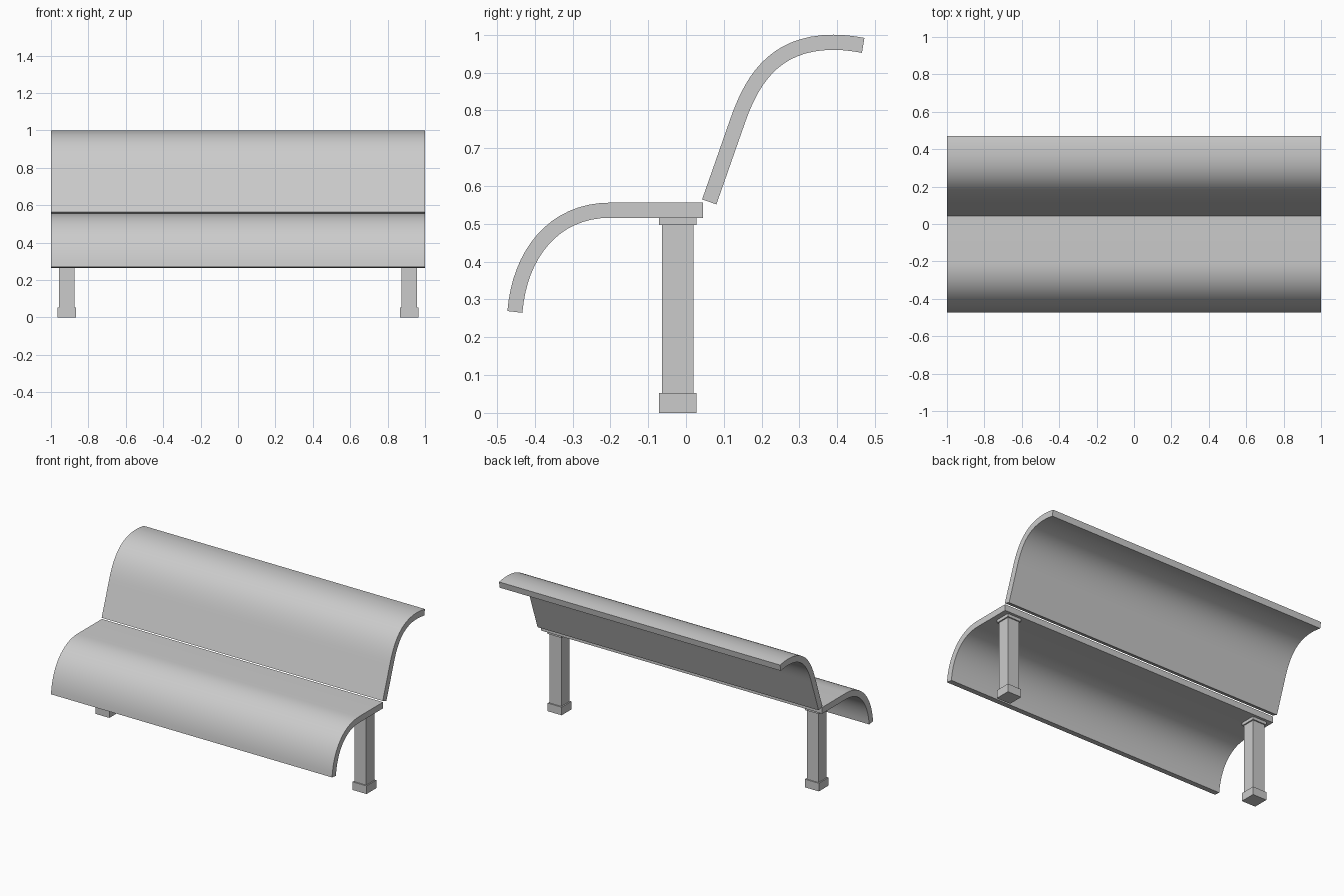
import bpy, bmesh, math
from mathutils import Vector
from mathutils.geometry import interpolate_bezier

if "Cube" in bpy.data.objects:
    bpy.data.objects.remove(bpy.data.objects["Cube"])


def path(start, curves):
    # straight start followed by bezier segments, all in (y, z)
    pts = [Vector(start)]
    for n, *c in curves:
        p0, p1, p2, p3 = map(Vector, c)
        pts += [p for p in interpolate_bezier(p0, p1, p2, p3, n)
                if (p - pts[-1]).length > 1e-5]
    return [p.to_2d() for p in pts]


def sheet(name, pts, thick=0.04, half=1.0):
    # offset the centreline both ways and extrude the outline along x
    a, b = [], []
    for i, p in enumerate(pts):
        t = (pts[min(i + 1, len(pts) - 1)] - pts[max(i - 1, 0)]).normalized()
        n = Vector((-t.y, t.x)) * thick / 2
        a.append(p + n)
        b.append(p - n)
    bm = bmesh.new()
    rings = []
    for u, v in zip(a, b):
        rings.append([bm.verts.new((x, q.x, q.y))
                      for x, q in ((-half, u), (half, u), (half, v), (-half, v))])
    for r, s in zip(rings, rings[1:]):
        for k in range(4):
            bm.faces.new((r[k], r[(k + 1) % 4], s[(k + 1) % 4], s[k]))
    bm.faces.new(rings[0])
    bm.faces.new(rings[-1])
    bmesh.ops.recalc_face_normals(bm, faces=bm.faces)
    me = bpy.data.meshes.new(name)
    bm.to_mesh(me)
    bm.free()
    ob = bpy.data.objects.new(name, me)
    bpy.context.collection.objects.link(ob)
    bpy.ops.object.select_all(action='DESELECT')
    ob.select_set(True)
    bpy.context.view_layer.objects.active = ob
    bpy.ops.object.shade_smooth_by_angle(angle=math.radians(30))


def box(name, x, y, z0, z1, w):
    bpy.ops.mesh.primitive_cube_add(size=1, location=(x, y, (z0 + z1) / 2))
    ob = bpy.context.object
    ob.name = name
    ob.scale = (w, w, z1 - z0)
    bpy.ops.object.transform_apply(location=False, rotation=False, scale=True)


# Seat: flat rear, rolled-down front edge
sheet("seat", path((0.045, 0.536, 0), [
    (17, (-0.2, 0.536, 0), (-0.35, 0.536, 0), (-0.44, 0.42, 0), (-0.4525, 0.267, 0))]))

# Backrest: leaning panel with rolled-over top
sheet("backrest", path((0.0615, 0.558, 0), [
    (17, (0.133, 0.762, 0), (0.169, 0.868, 0), (0.225, 0.98, 0), (0.39, 0.98, 0)),
    (6, (0.39, 0.98, 0), (0.42, 0.98, 0), (0.445, 0.976, 0), (0.4685, 0.972, 0))]))

# Two pedestal legs with foot and cap
for side, x in (("left", -0.915), ("right", 0.915)):
    box(side + "_leg", x, -0.022, 0.052, 0.497, 0.083)
    box(side + "_foot", x, -0.022, 0.0, 0.052, 0.099)
    box(side + "_cap", x, -0.022, 0.497, 0.517, 0.099)
